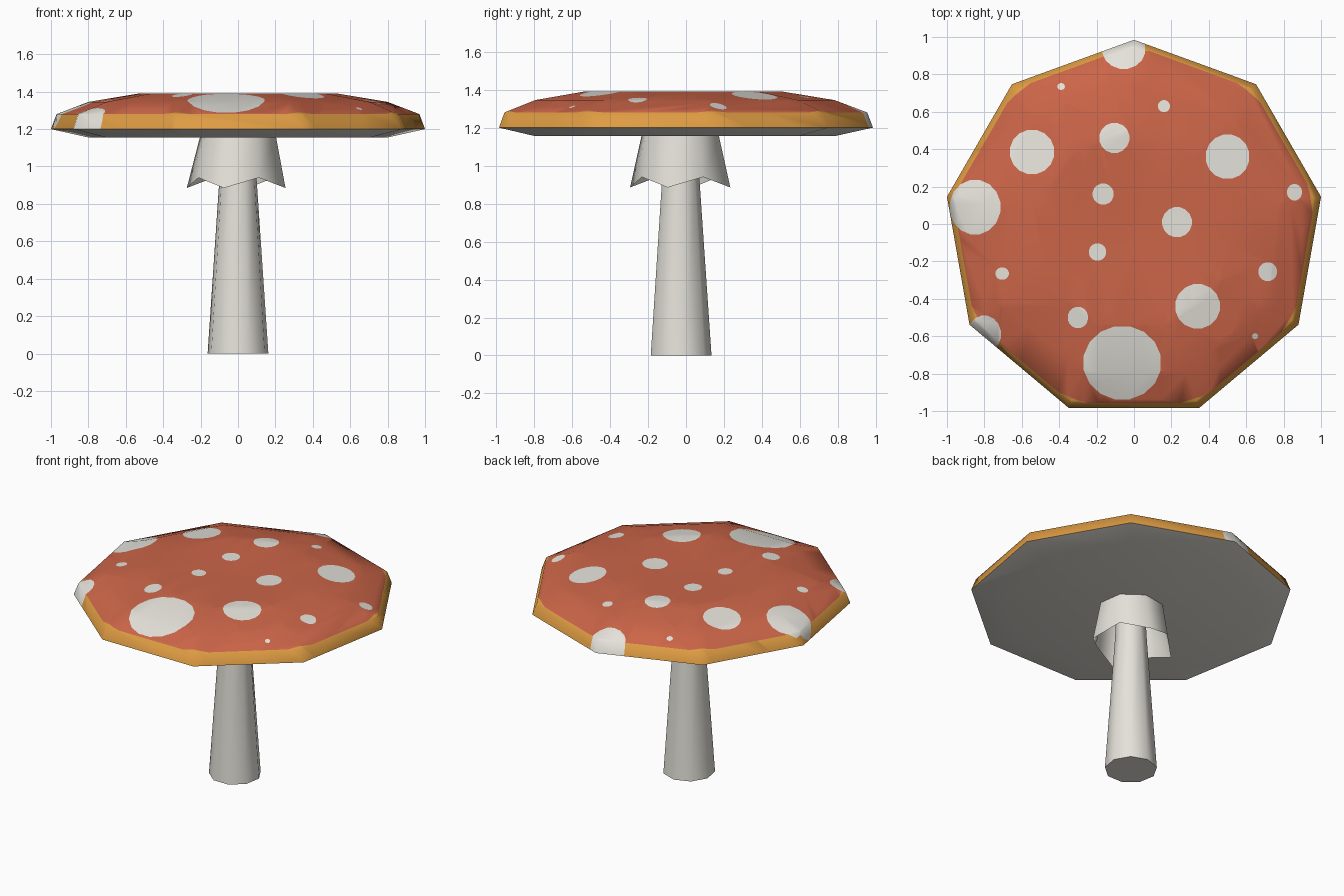
import bpy, bmesh, math
from mathutils import Vector

if "Cube" in bpy.data.objects:
    bpy.data.objects.remove(bpy.data.objects["Cube"])

SIDES, R, CY = 9, 1.0154, -0.0306


def material(name, rgb):
    m = bpy.data.materials.new(name)
    m.diffuse_color = (*rgb, 1)
    m.use_nodes = True
    m.node_tree.nodes["Principled BSDF"].inputs["Base Color"].default_value = m.diffuse_color
    return m


WHITE = material("off white", (0.78, 0.76, 0.70))
RED = material("cap red", (0.60, 0.13, 0.065))
YELLOW = material("rim yellow", (0.73, 0.33, 0.055))


def ring(n, r, z, start=90, cx=0.0):
    return [(cx + r * math.cos(math.radians(start + 360 * i / n)),
             CY + r * math.sin(math.radians(start + 360 * i / n)), z) for i in range(n)]


def loft(bm, rings):
    """Bridge rings listed from the bottom up; returns vertex rings."""
    vs = [[bm.verts.new(p) for p in r] for r in rings]
    for a, b in zip(vs, vs[1:]):
        n = len(a)
        for i in range(n):
            j = (i + 1) % n
            bm.faces.new((a[i], a[j], b[j], b[i]))
    return vs


def finish(bm, name, mats, angle):
    me = bpy.data.meshes.new(name)
    bm.to_mesh(me)
    bm.free()
    ob = bpy.data.objects.new(name, me)
    bpy.context.collection.objects.link(ob)
    for m in mats:
        me.materials.append(m)
    bpy.ops.object.select_all(action='DESELECT')
    ob.select_set(True)
    bpy.context.view_layer.objects.active = ob
    bpy.ops.object.shade_smooth_by_angle(angle=math.radians(angle))
    return ob


def paint_ellipse(bm, faces, x, y, rx, ry, n, mat):
    """Cut an upright elliptical outline into the faces and colour the inside."""
    inside = list(faces)
    for i in range(n):
        a = 2 * math.pi * i / n
        co = Vector((x + rx * math.cos(a), y + ry * math.sin(a), 1.2))
        no = Vector((math.cos(a) / rx, math.sin(a) / ry, 0)).normalized()
        geom = set(inside)
        for f in inside:
            geom.update(f.edges)
            geom.update(f.verts)
        res = bmesh.ops.bisect_plane(bm, geom=list(geom), dist=1e-5, plane_co=co, plane_no=no)
        pool = {g for g in res['geom'] if isinstance(g, bmesh.types.BMFace)}
        pool.update(f for f in inside if f.is_valid)
        inside = [f for f in pool if (f.calc_center_median() - co).dot(no) < 0]
    for f in inside:
        f.material_index = mat


# cap: nine-sided disc, slightly dished on top
bm = bmesh.new()
profile = [(0.8, 1.155), (1.0, 1.2), (0.97, 1.28), (0.8, 1.345), (0.53, 1.39)]
vs = loft(bm, [ring(SIDES, R * s, z) for s, z in profile])
bm.faces.new(vs[0][::-1])
hub = bm.verts.new((0, CY, 1.378))
for i in range(SIDES):
    bm.faces.new((vs[-1][i], vs[-1][(i + 1) % SIDES], hub))


def above(z):
    return [f for f in bm.faces if f.calc_center_median().z > z]


for f in above(1.2):
    f.material_index = 2
paint_ellipse(bm, above(1.281), 0, CY, 0.958, 0.958, 45, 1)

# white spots: x, y, radius in x, radius in y
spots = [(-.055, .935, .115, .105), (-.39, .735, .02, .018), (.16, .63, .032, .032),
         (-.105, .46, .08, .08), (-.545, .385, .118, .118), (.5, .36, .116, .118),
         (.858, .17, .04, .044), (-.165, .16, .056, .056), (.23, .01, .079, .08),
         (-.85, .09, .135, .145), (-.195, -.15, .046, .046), (-.705, -.265, .036, .033),
         (.715, -.255, .05, .05), (.34, -.44, .119, .118), (-.3, -.5, .054, .057),
         (-.8, -.59, .088, .1), (-.063, -.742, .206, .195), (.647, -.6, .016, .016)]
for x, y, rx, ry in spots:
    near = [f for f in above(1.2)
            if min(v.co.x for v in f.verts) < x + rx and max(v.co.x for v in f.verts) > x - rx
            and min(v.co.y for v in f.verts) < y + ry and max(v.co.y for v in f.verts) > y - ry]
    paint_ellipse(bm, near, x, y, rx, ry, 16, 0)
finish(bm, "cap", [WHITE, RED, YELLOW], 55)

# skirt: open flared collar with a zigzag hem
bm = bmesh.new()
low, high = ring(8, 0.272, 0.885, -14, -0.01), ring(8, 0.235, 0.94, -14, -0.01)
hem = [low[i] if i % 2 == 0 else high[i] for i in range(8)]
loft(bm, [hem, ring(8, 0.21, 1.156, -14)])
finish(bm, "skirt", [WHITE], 55)

# stem: tapered nine-sided column
bm = bmesh.new()
vs = loft(bm, [ring(SIDES, 0.165, 0), ring(SIDES, 0.102, 0.92), ring(SIDES, 0.09, 1.156)])
bm.faces.new(vs[0][::-1])
finish(bm, "stem", [WHITE], 55)
